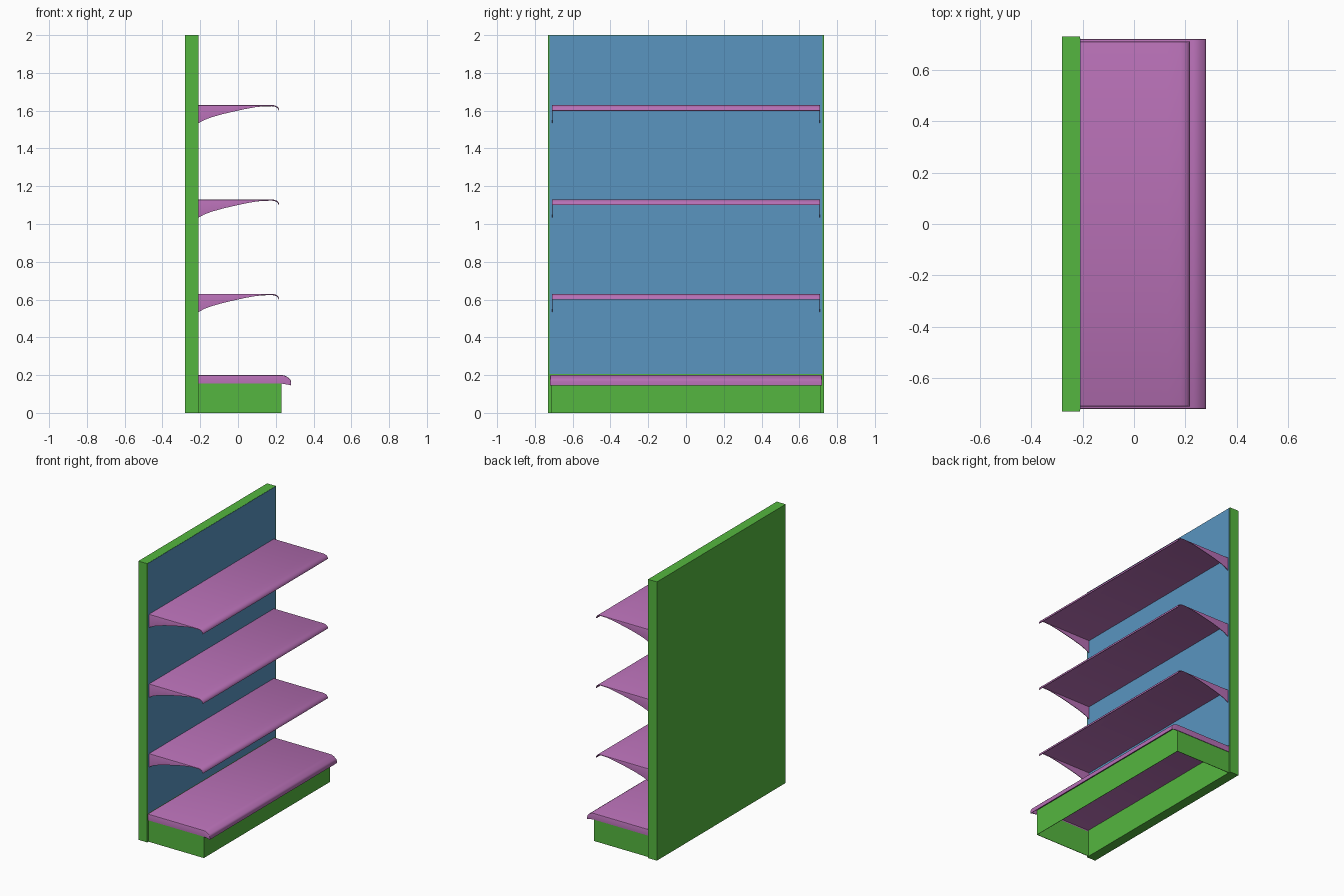
import bpy, bmesh

if "Cube" in bpy.data.objects:
    bpy.data.objects.remove(bpy.data.objects["Cube"])


def material(name, rgb):
    m = bpy.data.materials.new(name)
    m.diffuse_color = (*rgb, 1)
    m.use_nodes = True
    m.node_tree.nodes["Principled BSDF"].inputs["Base Color"].default_value = m.diffuse_color
    return m


GREEN = material("green", (0.09, 0.47, 0.05))
PURPLE = material("purple", (0.47, 0.16, 0.46))
BLUE = material("blue", (0.1, 0.3, 0.53))


def finish(name, bm, mat, thickness=0, smooth=False):
    me = bpy.data.meshes.new(name)
    bm.to_mesh(me)
    bm.free()
    ob = bpy.data.objects.new(name, me)
    bpy.context.collection.objects.link(ob)
    me.materials.append(mat)
    bpy.ops.object.select_all(action='DESELECT')
    ob.select_set(True)
    bpy.context.view_layer.objects.active = ob
    if thickness:
        mod = ob.modifiers.new("sheet", 'SOLIDIFY')
        mod.thickness = thickness
        mod.offset = -1
        bpy.ops.object.modifier_apply(modifier=mod.name)
    if smooth:
        bpy.ops.object.shade_smooth_by_angle(angle=0.7)
    return ob


def box(name, lo, hi, mat):
    bm = bmesh.new()
    bmesh.ops.create_cube(bm, size=1)
    for v in bm.verts:
        for i in range(3):
            v.co[i] = lo[i] + (v.co[i] + 0.5) * (hi[i] - lo[i])
    return finish(name, bm, mat)


def skin(rows):
    """Join equal-length rows of points into a sheet."""
    bm = bmesh.new()
    vs = [[bm.verts.new(p) for p in row] for row in rows]
    for a, b in zip(vs, vs[1:]):
        for j in range(len(a) - 1):
            bm.faces.new((a[j], b[j], b[j + 1], a[j + 1]))
    bmesh.ops.remove_doubles(bm, verts=bm.verts, dist=1e-4)
    bmesh.ops.dissolve_degenerate(bm, edges=bm.edges, dist=1e-4)
    return bm


def shelf(name, columns, half, z0=0):
    """Folded sheet: each column is (x, top z, side-flange bottom z)."""
    rows = []
    for x, zt, zb in columns:
        r = min(0.006, zt - zb)
        side = [(half, zb), (half, zt - r),
                (half - 0.3 * r, zt - 0.3 * r), (half - r, zt)]
        row = [(x, -y, z0 + z) for y, z in side]
        row += [(x, y, z0 + z) for y, z in reversed(side)]
        rows.append(row)
    return finish(name, skin(rows), PURPLE, 0.004, True)


# Back frame and its front panel
box("back_frame", (-0.28, -0.73, 0), (-0.21, 0.73, 2), GREEN)
box("back_panel", (-0.22, -0.722, 0.205), (-0.2085, 0.722, 1.999), BLUE)

# Plinth: three thin walls, open at the bottom
path = [(-0.21, -0.716), (0.23, -0.716), (0.23, 0.716), (-0.21, 0.716)]
finish("plinth", skin([[(x, y, z) for z in (0, 0.185)] for x, y in path]),
       GREEN, 0.004)

# Deep bottom shelf with a folded lip
shelf("bottom_shelf", [
    (-0.21, 0.2, 0.155), (0.23, 0.2, 0.155), (0.242, 0.199, 0.153),
    (0.256, 0.193, 0.151), (0.272, 0.182, 0.148), (0.278, 0.176, 0.147),
    (0.28, 0.169, 0.146), (0.28, 0.146, 0.146)], 0.72)

# Three upper shelves with curved side brackets and a rounded lip
upper = [
    (-0.21, 0, -0.097), (-0.18, 0, -0.08), (-0.14, 0, -0.065),
    (-0.08, 0, -0.048), (-0.02, 0, -0.034), (0.04, 0, -0.021),
    (0.09, 0, -0.012), (0.13, 0, -0.006), (0.18, 0, -0.005),
    (0.194, -0.002, -0.007), (0.206, -0.007, -0.012),
    (0.214, -0.015, -0.019), (0.217, -0.023, -0.026), (0.218, -0.03, -0.03)]
for i, z in enumerate((0.63, 1.13, 1.63)):
    shelf(f"upper_shelf_{i + 1}", upper, 0.71, z)
